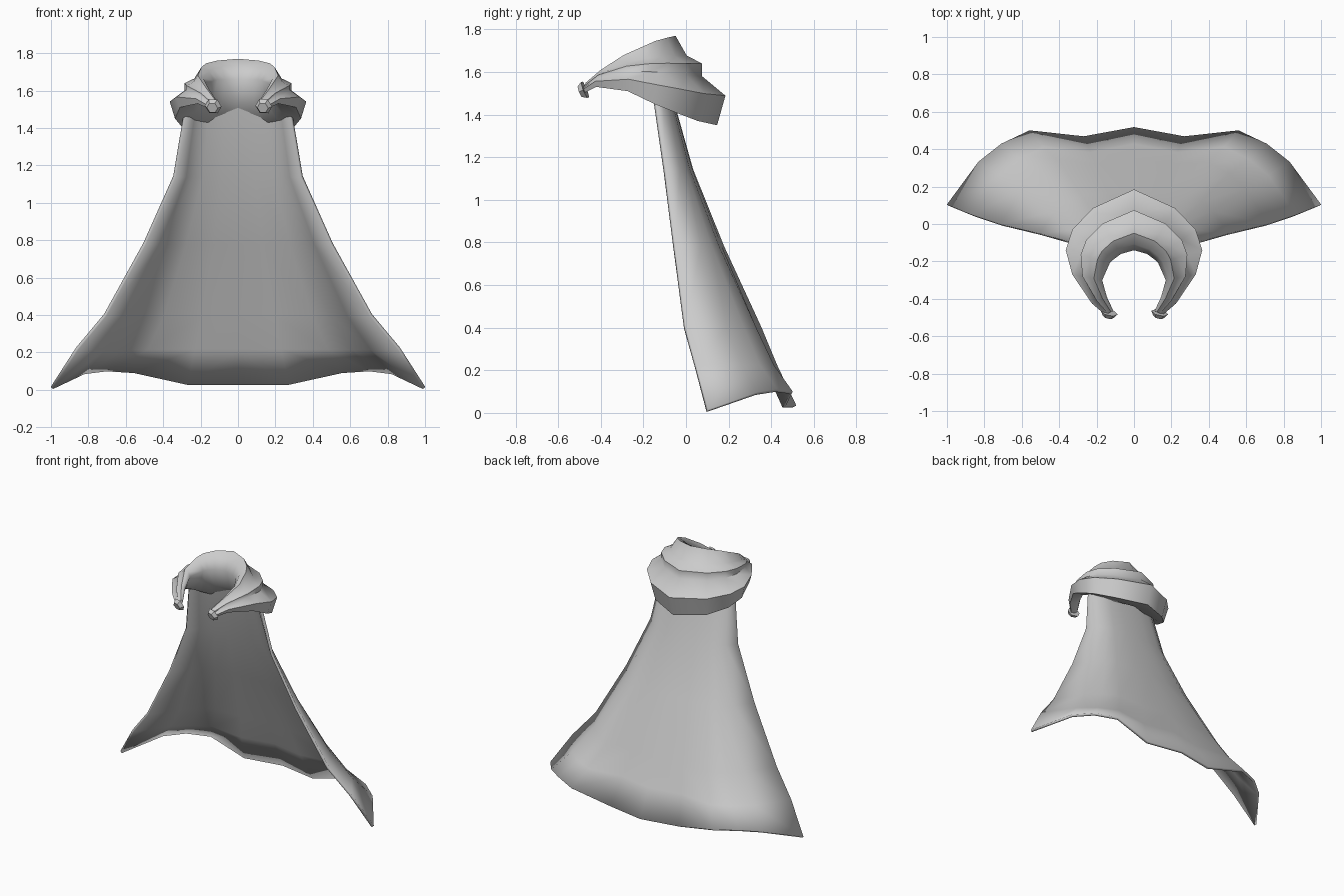
import bpy, bmesh, math
from mathutils import Vector

if "Cube" in bpy.data.objects:
    bpy.data.objects.remove(bpy.data.objects["Cube"])


def finish(name, verts, faces, angle, thickness=0):
    """Half mesh -> mirrored, smooth-shaded object."""
    me = bpy.data.meshes.new(name)
    me.from_pydata(verts, [], faces)
    ob = bpy.data.objects.new(name, me)
    bpy.context.collection.objects.link(ob)
    if not thickness:
        bm = bmesh.new()
        bm.from_mesh(me)
        bmesh.ops.recalc_face_normals(bm, faces=bm.faces)
        bm.to_mesh(me)
        bm.free()
    m = ob.modifiers.new("mirror", 'MIRROR')
    m.use_clip = True
    if thickness:
        s = ob.modifiers.new("cloth", 'SOLIDIFY')
        s.thickness = thickness
        s.offset = 0
    bpy.ops.object.select_all(action='DESELECT')
    bpy.context.view_layer.objects.active = ob
    ob.select_set(True)
    bpy.ops.object.shade_smooth_by_angle(angle=math.radians(angle))
    return ob


def grid_faces(rows, cols, closed=False):
    n = cols if closed else cols - 1
    return [(r * cols + c, r * cols + (c + 1) % cols,
             (r + 1) * cols + (c + 1) % cols, (r + 1) * cols + c)
            for r in range(rows - 1) for c in range(n)]


# Cape: rows of (z, edge x, edge y, back y, fold amount)
rows = [(1.60, .25, -.17, -.10, 0), (1.53, .275, -.155, -.085, 0),
        (1.14, .34, -.10, .025, 0), (.78, .50, -.055, .17, .2),
        (.40, .71, -.005, .345, .6), (.22, .86, .045, .42, 1),
        (0.0, .995, .10, .51, 1)]
col_x = [0, .27, .56, .71, .83, 1]
smooth_y = [1, .97, .88, .74, .52, 0]
folded_y = [1, .88, .96, .79, .56, 0]
hem_z = [.03, .03, .095, .105, .09, .01]
verts = []
for z, xe, ye, yb, f in rows:
    for c in range(6):
        t = smooth_y[c] * (1 - f) + folded_y[c] * f
        verts.append((col_x[c] * xe, ye + (yb - ye) * t,
                      z + (hem_z[c] if z == 0 else 0)))
finish("cape", verts, grid_faces(len(rows), 6), 60, .018)

# Cowl: one folded section (outward, upward) swept from nape to tie ends
section = [(.28, 1), (.44, .78), (.66, .69), (.66, .55), (1, .33),
           (.88, 0), (.44, .12), (.1, .43), (0, .74), (.1, .92)]
stations = [((0, -.14), (0, .185), 1.35, 1.77),
            ((.07, -.16), (.22, .085), 1.37, 1.76),
            ((.11, -.19), (.33, -.03), 1.41, 1.745),
            ((.13, -.21), (.365, -.14), 1.45, 1.725),
            ((.17, -.30), (.33, -.27), 1.51, 1.68),
            ((.145, -.39), (.225, -.425), 1.53, 1.61),
            ((.11, -.465), (.155, -.485), 1.50, 1.55)]
verts = []
for inner, outer, lo, hi in stations:
    a, b = Vector(inner), Vector(outer)
    for u, v in section:
        p = a.lerp(b, u)
        verts.append((p.x, p.y, lo + (hi - lo) * v))
n = len(section)
faces = grid_faces(len(stations), n, True)
faces.append(tuple(range(len(verts) - n, len(verts))))
finish("cowl", verts, faces, 50)

# Tie ends: small tilted six-sided buttons
for side in (-1, 1):
    bpy.ops.mesh.primitive_cone_add(
        vertices=6, radius1=.046, radius2=.03, depth=.025,
        location=(side * .135, -.485, 1.512),
        rotation=(math.radians(-70), 0, 0))
    bpy.context.object.name = "tie_end_left" if side < 0 else "tie_end_right"
    bpy.context.object.rotation_euler = (math.radians(115), math.radians(30), 0)
